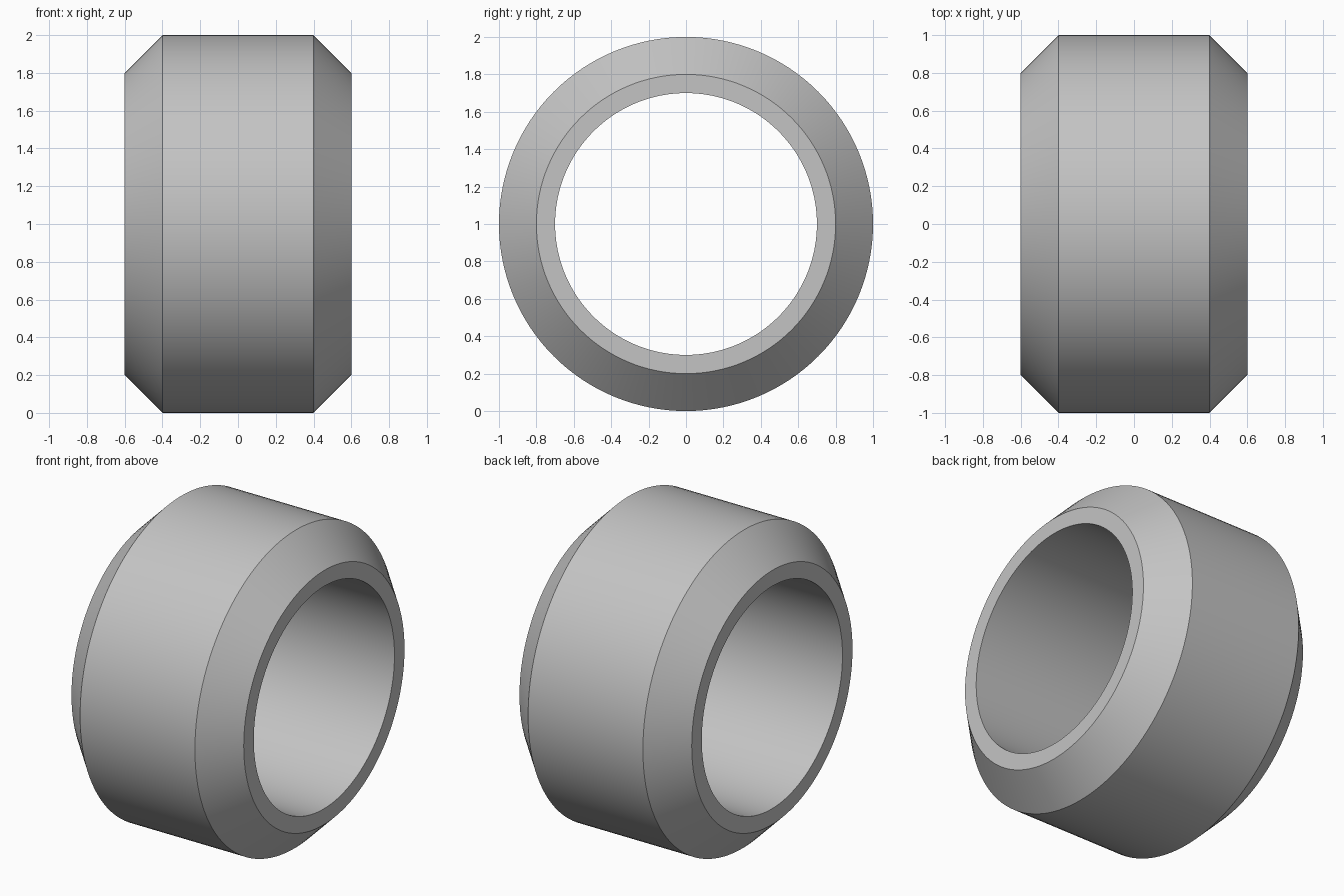
import bpy
import bmesh
import math
from mathutils import Matrix, Vector

cube = bpy.data.objects.get("Cube")
if cube:
    bpy.data.objects.remove(cube, do_unlink=True)

SEGMENTS = 128
CENTRE = Vector((0, 0, 1))

# Closed cross-section of the ring: (x along the axis, radius)
half = [(0.6, 0.7), (0.6, 0.8), (0.4, 1.0)]
profile = half + [(-x, r) for x, r in reversed(half)]

# Plain grey finish
grey = bpy.data.materials.new("plain grey")
grey.use_nodes = True
colour = (0.55, 0.55, 0.55, 1)
grey.diffuse_color = colour
grey.node_tree.nodes["Principled BSDF"].inputs["Base Color"].default_value = colour

# Sweep the section around the x axis
bm = bmesh.new()
verts = [bm.verts.new((x, 0, 1 + r)) for x, r in profile]
edges = [bm.edges.new((verts[i - 1], verts[i])) for i in range(len(verts))]
bmesh.ops.spin(bm, geom=verts + edges, cent=CENTRE, axis=(1, 0, 0),
               angle=math.tau, steps=SEGMENTS, use_merge=True)
bmesh.ops.remove_doubles(bm, verts=bm.verts[:], dist=0.0001)
bmesh.ops.recalc_face_normals(bm, faces=bm.faces[:])

mesh = bpy.data.meshes.new("bevelled_ring")
bm.to_mesh(mesh)
bm.free()
mesh.materials.append(grey)
ring = bpy.data.objects.new("bevelled_ring", mesh)
bpy.context.collection.objects.link(ring)

# Smooth around the ring, crisp at the chamfers
bpy.ops.object.select_all(action="DESELECT")
ring.select_set(True)
bpy.context.view_layer.objects.active = ring
bpy.ops.object.shade_smooth_by_angle(angle=math.radians(30))
